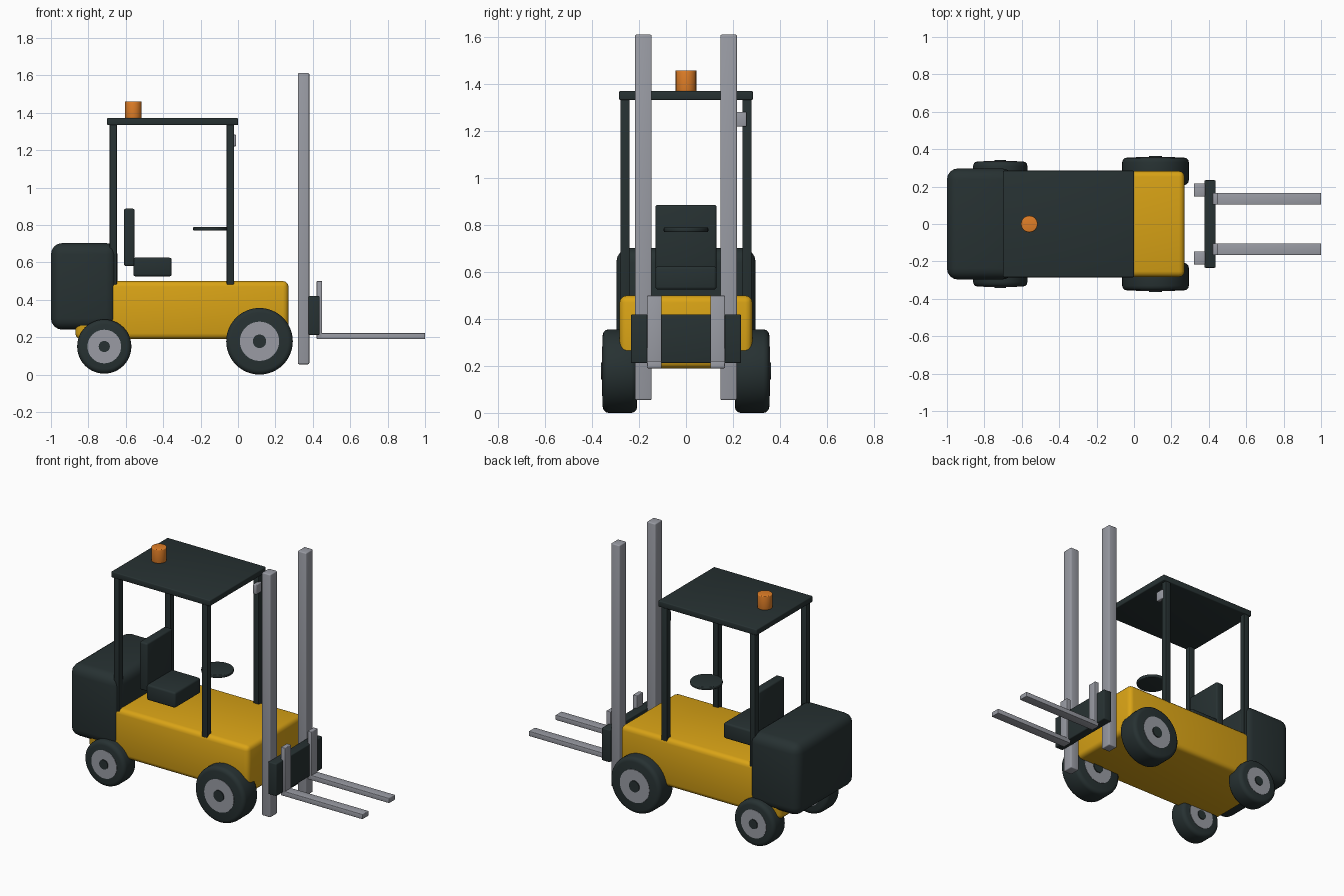
import bpy, bmesh, math
from mathutils import Matrix, Vector

cube = bpy.data.objects.get("Cube")
if cube:
    bpy.data.objects.remove(cube, do_unlink=True)


def material(name, colour, roughness=0.5):
    m = bpy.data.materials.new(name)
    m.use_nodes = True
    m.diffuse_color = (*colour, 1)
    bsdf = m.node_tree.nodes["Principled BSDF"]
    bsdf.inputs["Base Color"].default_value = (*colour, 1)
    bsdf.inputs["Roughness"].default_value = roughness
    return m


DARK = material("dark slate", (0.02, 0.031, 0.032))
YELLOW = material("yellow paint", (0.7, 0.37, 0.008))
GREY = material("steel grey", (0.32, 0.33, 0.37))
ORANGE = material("amber", (0.75, 0.21, 0.02))


def finish(name, bm, mat, bevel, segments):
    """Round the hard edges, then make a smooth-shaded object."""
    if bevel:
        hard = [e for e in bm.edges if e.calc_face_angle(0) > math.radians(60)]
        bmesh.ops.bevel(bm, geom=hard, offset=bevel, segments=segments,
                        profile=0.5, affect='EDGES')
    bmesh.ops.recalc_face_normals(bm, faces=bm.faces)
    me = bpy.data.meshes.new(name)
    bm.to_mesh(me)
    bm.free()
    me.materials.append(mat)
    ob = bpy.data.objects.new(name, me)
    bpy.context.collection.objects.link(ob)
    bpy.ops.object.select_all(action='DESELECT')
    ob.select_set(True)
    bpy.context.view_layer.objects.active = ob
    bpy.ops.object.shade_smooth_by_angle(angle=math.radians(35))
    return ob


def box(name, x, y, z, mat, bevel=0.0, segments=3):
    """Box from its (low, high) range on each axis."""
    lo, hi = Vector((x[0], y[0], z[0])), Vector((x[1], y[1], z[1]))
    bm = bmesh.new()
    bmesh.ops.create_cube(bm, size=1, matrix=Matrix.Translation((lo + hi) / 2)
                          @ Matrix.Diagonal((*(hi - lo), 1)))
    return finish(name, bm, mat, bevel, segments)


def cylinder(name, centre, radius, depth, mat, axis='Z', sides=32, bevel=0.0):
    turn = Matrix.Rotation(math.pi / 2, 4, 'X') if axis == 'Y' else Matrix()
    bm = bmesh.new()
    bmesh.ops.create_cone(bm, cap_ends=True, segments=sides, radius1=radius,
                          radius2=radius, depth=depth,
                          matrix=Matrix.Translation(centre) @ turn)
    return finish(name, bm, mat, bevel, 3)


def span(side, a, b):
    return tuple(sorted((side * a, side * b)))


# Body and counterweight
box("chassis", (-0.87, 0.27), (-0.283, 0.283), (0.19, 0.5), YELLOW, 0.03)
box("counterweight", (-1, -0.645), (-0.297, 0.297), (0.24, 0.703), DARK, 0.06, 4)

# Seat and steering wheel
box("seat_cushion", (-0.56, -0.355), (-0.13, 0.13), (0.525, 0.625), DARK, 0.012)
box("seat_back", (-0.61, -0.553), (-0.13, 0.13), (0.58, 0.887), DARK, 0.01)
cylinder("steering_wheel", (-0.145, 0, 0.78), 0.095, 0.02, DARK, bevel=0.005)

# Overhead guard with beacon and work light
box("roof", (-0.7, 0), (-0.285, 0.285), (1.333, 1.372), DARK, 0.006)
cylinder("beacon", (-0.56, 0, 1.415), 0.045, 0.09, ORANGE, sides=16, bevel=0.005)
box("work_light", (-0.035, -0.01), (0.2, 0.258), (1.22, 1.283), GREY, 0.005)

for side, label in ((1, "left"), (-1, "right")):
    # Guard posts
    for end, x in (("rear", -0.667), ("front", -0.041)):
        box(f"{end}_post_{label}", (x - 0.02, x + 0.02), span(side, 0.24, 0.28),
            (0.48, 1.34), DARK, 0.004)

    # Wheels: tyre, rim and hub cap
    for end, x, z, radius, rim, cap, inner, outer in (
            ("front", 0.115, 0.178, 0.178, 0.105, 0.036, 0.208, 0.355),
            ("rear", -0.715, 0.15, 0.145, 0.09, 0.03, 0.21, 0.335)):
        y, width = side * (inner + outer) / 2, outer - inner
        cylinder(f"{end}_tyre_{label}", (x, y, z), radius, width, DARK, 'Y', 48, 0.025)
        cylinder(f"{end}_rim_{label}", (x, y, z), rim, width + 0.004, GREY, 'Y', 40)
        cylinder(f"{end}_hub_{label}", (x, y, z), cap, width + 0.016, DARK, 'Y', 24)

    # Mast rail
    box(f"mast_rail_{label}", (0.32, 0.381), span(side, 0.146, 0.217),
        (0.055, 1.612), GREY, 0.006)

    # Fork: upright shank and long blade
    box(f"fork_shank_{label}", (0.42, 0.45), span(side, 0.104, 0.166),
        (0.19, 0.5), GREY, 0.004)
    box(f"fork_blade_{label}", (0.425, 1), span(side, 0.104, 0.166),
        (0.19, 0.222), GREY, 0.004)

# Fork carriage
box("fork_carriage", (0.376, 0.436), (-0.234, 0.234), (0.212, 0.42), DARK, 0.006)
